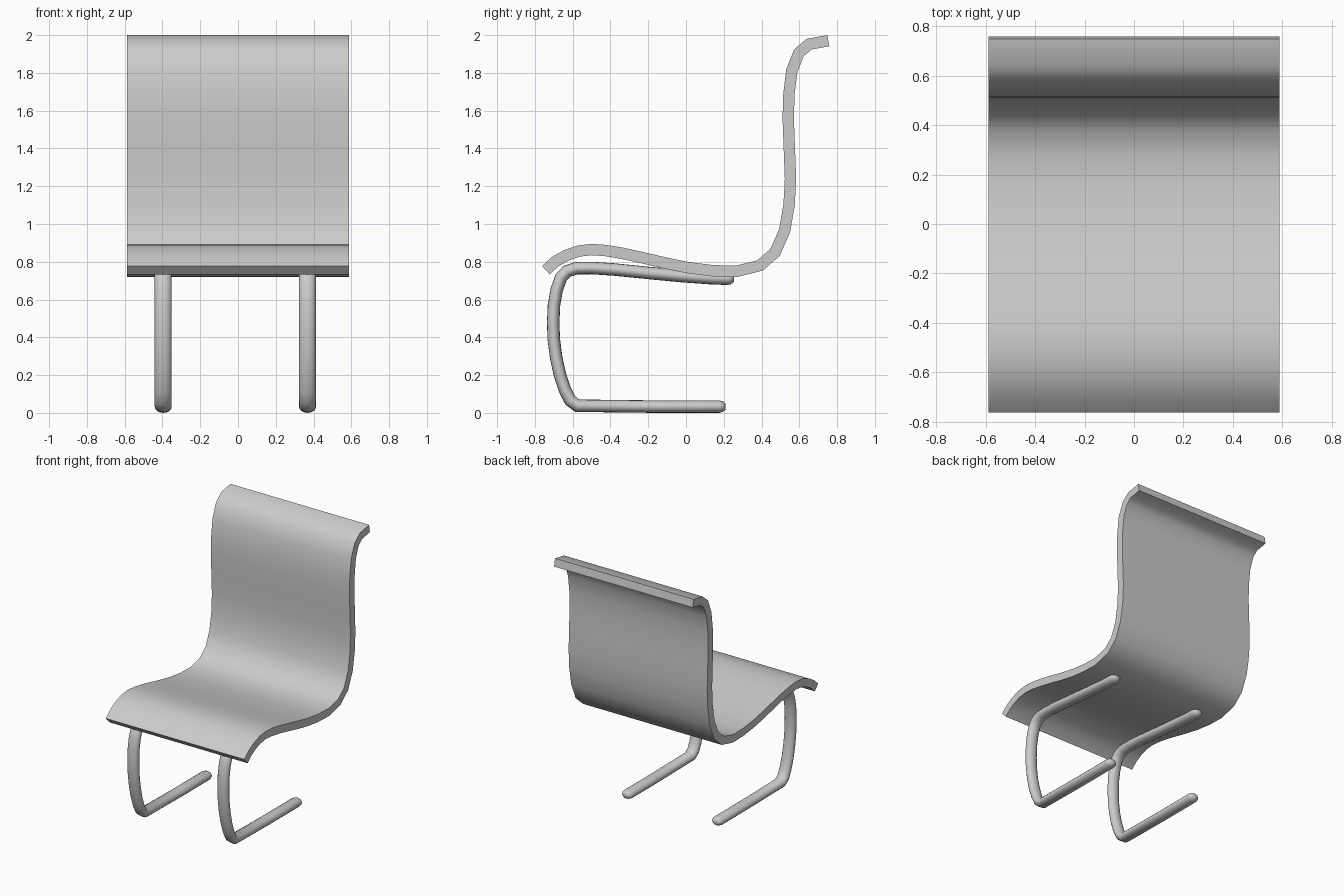
import bpy, bmesh, math
from mathutils import Vector

if "Cube" in bpy.data.objects:
    bpy.data.objects.remove(bpy.data.objects["Cube"])


def make_object(name, bm, angle):
    bmesh.ops.recalc_face_normals(bm, faces=bm.faces)
    mesh = bpy.data.meshes.new(name)
    bm.to_mesh(mesh)
    bm.free()
    obj = bpy.data.objects.new(name, mesh)
    bpy.context.collection.objects.link(obj)
    bpy.ops.object.select_all(action='DESELECT')
    obj.select_set(True)
    bpy.context.view_layer.objects.active = obj
    bpy.ops.object.shade_smooth_by_angle(angle=math.radians(angle))
    return obj


def mitres(pts):
    """Left-hand mitre vector at each point of an open 2D path."""
    out = []
    for i, p in enumerate(pts):
        dirs = []
        if i > 0:
            dirs.append((p - pts[i - 1]).normalized())
        if i < len(pts) - 1:
            dirs.append((pts[i + 1] - p).normalized())
        t = sum(dirs, Vector((0, 0))).normalized()
        n = Vector((-t.y, t.x))
        out.append(n / max(0.5, t.dot(dirs[0])))
    return out


# Seat and back: one bent sheet, (y, z) points along the sitting surface
SEAT = [(-.762, .778), (-.71, .825), (-.645, .862), (-.575, .886), (-.50, .895),
        (-.42, .889), (-.33, .874), (-.22, .85), (-.10, .822), (.02, .798),
        (.14, .783), (.262, .779), (.378, .808), (.447, .868), (.493, .973),
        (.516, 1.105), (.523, 1.24), (.517, 1.40), (.511, 1.56), (.515, 1.69),
        (.531, 1.82), (.573, 1.925), (.638, 1.98), (.748, 2.0)]
THICK = .06


def build_seat(x0, x1):
    top = [Vector(p) for p in SEAT]
    under = [p - n * THICK for p, n in zip(top, mitres(top))]
    bm = bmesh.new()
    rings = [[bm.verts.new((x, q.x, q.y)) for x, q in
              ((x0, a), (x1, a), (x1, b), (x0, b))] for a, b in zip(top, under)]
    for r, s in zip(rings, rings[1:]):
        for k in range(4):
            bm.faces.new((r[k], r[(k + 1) % 4], s[(k + 1) % 4], s[k]))
    bm.faces.new(rings[0])
    bm.faces.new(rings[-1])
    make_object("seat_and_back", bm, 35)


# Leg: oval tube along a C-shaped path, (y, z) centre points
LEG = [(.175, .033), (-.15, .033), (-.575, .038), (-.612, .065), (-.64, .12),
       (-.667, .20), (-.687, .29), (-.70, .39), (-.703, .48), (-.699, .57),
       (-.685, .65), (-.662, .715), (-.63, .75), (-.58, .766), (-.50, .767),
       (-.38, .759), (-.20, .741), (-.02, .724), (.12, .714), (.22, .710)]
HALF_W, HALF_T, SIDES = .045, .033, 16


def build_leg(name, x):
    pts = [Vector(p) for p in LEG]
    norms = mitres(pts)
    d0 = (pts[0] - pts[1]).normalized()
    d1 = (pts[-1] - pts[-2]).normalized()
    # Rounded tube ends: extra shrinking rings beyond the path
    caps = ((.02, .85), (.034, .5))
    rings = [(p, n, 1) for p, n in zip(pts, norms)]
    rings = ([(pts[0] + d0 * d, norms[0], s) for d, s in reversed(caps)] + rings +
             [(pts[-1] + d1 * d, norms[-1], s) for d, s in caps])
    bm = bmesh.new()
    loops = []
    for p, n, s in rings:
        loop = []
        for k in range(SIDES):
            a = 2 * math.pi * k / SIDES
            q = p + n * (HALF_T * s * math.sin(a))
            loop.append(bm.verts.new((x + HALF_W * s * math.cos(a), q.x, q.y)))
        loops.append(loop)
    for r, s in zip(loops, loops[1:]):
        for k in range(SIDES):
            j = (k + 1) % SIDES
            bm.faces.new((r[k], r[j], s[j], s[k]))
    bm.faces.new(loops[0])
    bm.faces.new(loops[-1])
    make_object(name, bm, 50)


build_seat(-.588, .588)
build_leg("leg_left", -.396)
build_leg("leg_right", .368)
